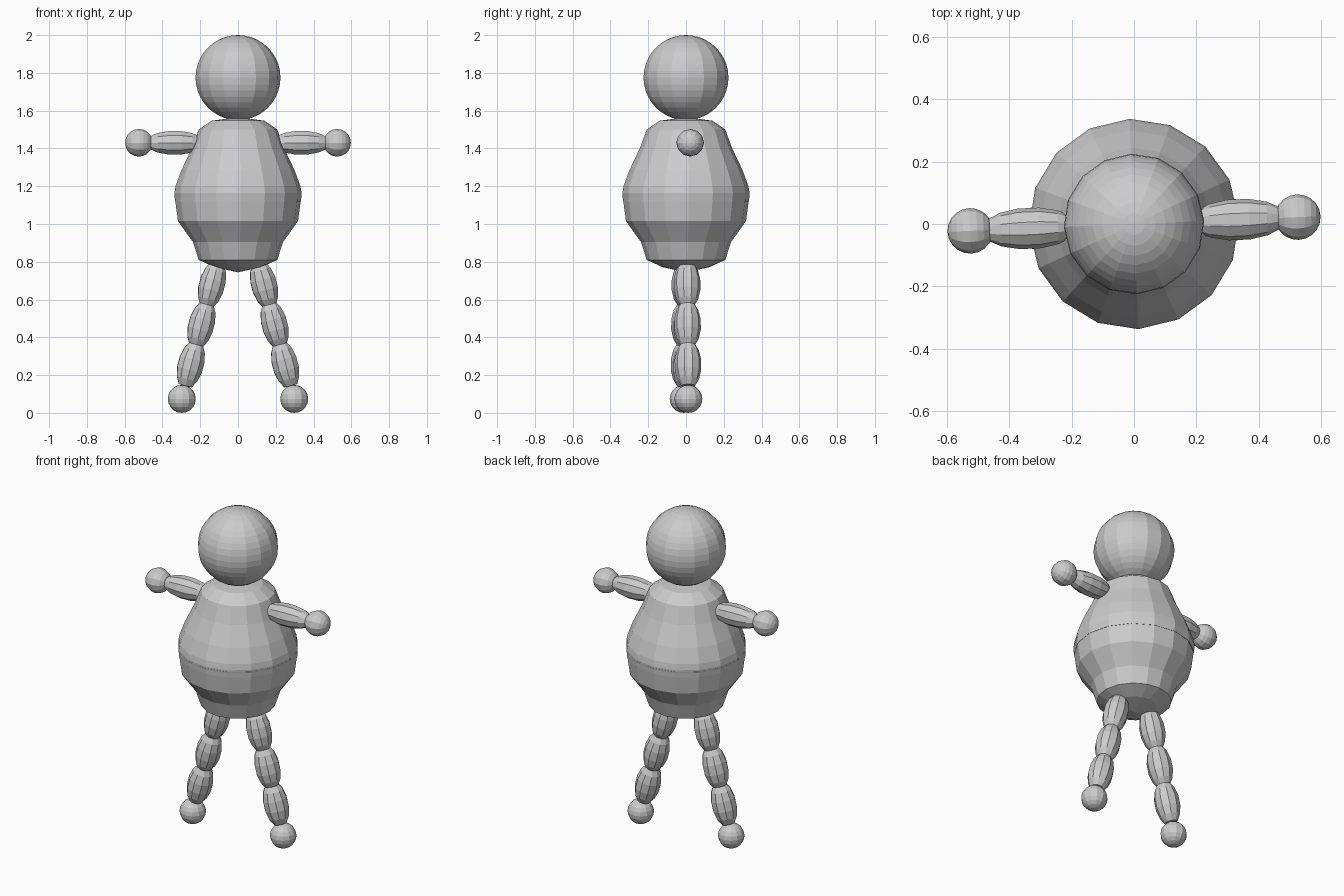
import bpy
import bmesh
import math
from mathutils import Matrix, Vector

cube = bpy.data.objects.get("Cube")
if cube:
    bpy.data.objects.remove(cube, do_unlink=True)

GREY = (0.6, 0.6, 0.6)
grey = bpy.data.materials.new("plain grey")
grey.use_nodes = True
grey.diffuse_color = (*GREY, 1)
grey.node_tree.nodes["Principled BSDF"].inputs["Base Color"].default_value = (*GREY, 1)

# The whole figure is turned slightly about its vertical axis
TURN = Matrix.Rotation(math.radians(2.4), 4, "Z")


def finish(name, bm, matrix):
    bmesh.ops.recalc_face_normals(bm, faces=bm.faces)
    mesh = bpy.data.meshes.new(name)
    bm.to_mesh(mesh)
    bm.free()
    mesh.materials.append(grey)
    obj = bpy.data.objects.new(name, mesh)
    obj.matrix_world = TURN @ matrix
    bpy.context.collection.objects.link(obj)
    return obj


def lathe(name, profile, sides, matrix=Matrix()):
    """Spin (radius, height) points about z and cap both ends."""
    bm = bmesh.new()
    rings = []
    for r, z in profile:
        if r == 0:
            rings.append([bm.verts.new((0, 0, z))] * sides)
            continue
        angles = [math.tau * i / sides for i in range(sides)]
        rings.append([bm.verts.new((r * math.cos(a), r * math.sin(a), z)) for a in angles])
    for low, high in zip(rings, rings[1:]):
        for i in range(sides):
            j = (i + 1) % sides
            corners = dict.fromkeys((low[i], low[j], high[j], high[i]))
            bm.faces.new(list(corners))
    for (r, z), ring in ((profile[0], rings[0]), (profile[-1], rings[-1])):
        if r > 0:
            bm.faces.new(ring)
    return finish(name, bm, matrix)


def ball(name, centre, radius, segments, rings, axis="Z"):
    bm = bmesh.new()
    bmesh.ops.create_uvsphere(bm, u_segments=segments, v_segments=rings, radius=radius)
    turn = Vector((0, 0, 1)) if axis == "Z" else Vector((1, 0, 0))
    rot = turn.to_track_quat("Z", "Y").to_matrix().to_4x4()
    return finish(name, bm, Matrix.Translation(centre) @ rot)


def bead(name, start, end, radius):
    """Barrel shaped limb segment between two points."""
    start, end = Vector(start), Vector(end)
    axis = end - start
    half = axis.length / 2
    shape = [(0.52, 1), (0.83, 0.68), (1, 0.25)]
    profile = [(radius * r, -half * t) for r, t in shape]
    profile += [(radius * r, half * t) for r, t in reversed(shape)]
    rot = axis.to_track_quat("Z", "Y").to_matrix().to_4x4()
    return lathe(name, profile, 10, Matrix.Translation((start + end) / 2) @ rot)


# Head
ball("head", (0, 0, 1.775), 0.225, 16, 20)

# Body: two nested shells that meet at the waist
lathe("upper_body", [(0.334, 1.12), (0.337, 1.165), (0.331, 1.2), (0.3, 1.285),
                     (0.245, 1.4), (0.208, 1.5), (0.14, 1.547), (0, 1.565)], 16)
lathe("lower_body", [(0, 0.744), (0.125, 0.772), (0.208, 0.81), (0.239, 0.905),
                     (0.318, 1.015), (0.337, 1.155)], 16)

# Arms and legs
for side, s in (("left", 1), ("right", -1)):
    bead(side + "_arm", (s * 0.2, 0, 1.43), (s * 0.47, 0, 1.43), 0.065)
    ball(side + "_hand", (s * 0.525, 0, 1.43), 0.073, 12, 10, "X")

    hip, ankle = Vector((s * 0.11, 0, 0.785)), Vector((s * 0.278, 0, 0.15))
    for i, part in enumerate(("thigh", "knee", "shin")):
        bead(f"{side}_{part}", hip.lerp(ankle, i / 3 - 0.01),
             hip.lerp(ankle, (i + 1) / 3 + 0.01), 0.07)
    ball(side + "_foot", (s * 0.298, 0, 0.074), 0.074, 12, 10)
